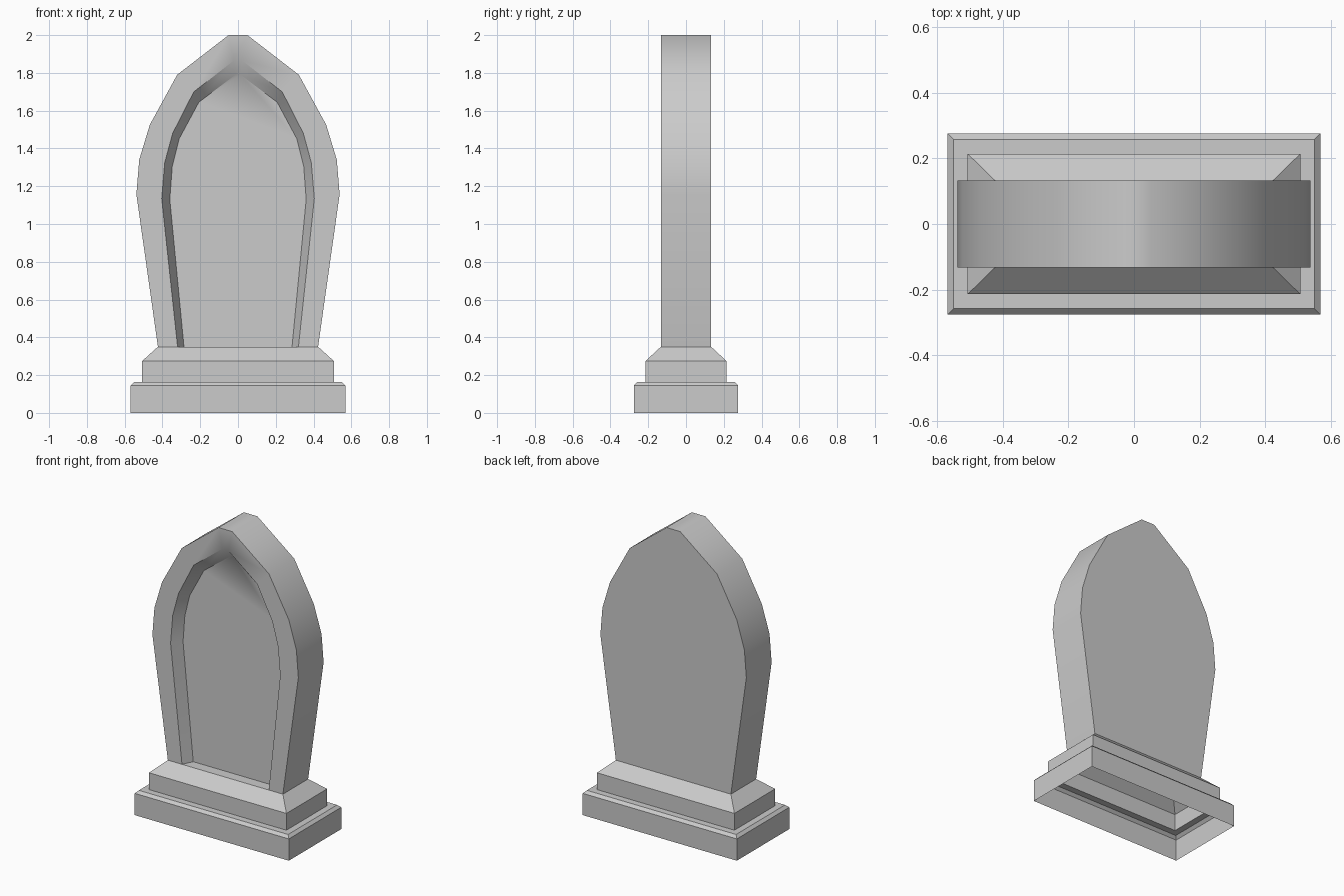
import bpy, bmesh
from math import radians

if "Cube" in bpy.data.objects:
    bpy.data.objects.remove(bpy.data.objects["Cube"])


def arch(half, y):
    """Mirror a right-hand half outline into a full arch, bottom right to bottom left."""
    pts = half + [(-x, z) for x, z in reversed(half)]
    return [(x, y, z) for x, z in pts]


def rect(hx, hy, z):
    return [(-hx, -hy, z), (hx, -hy, z), (hx, hy, z), (-hx, hy, z)]


def bridge(bm, a, b, closed):
    n = len(a)
    for i in range(n if closed else n - 1):
        j = (i + 1) % n
        bm.faces.new((a[i], a[j], b[j], b[i]))


def finish(bm, name):
    mesh = bpy.data.meshes.new(name)
    bm.to_mesh(mesh)
    bm.free()
    obj = bpy.data.objects.new(name, mesh)
    bpy.context.collection.objects.link(obj)
    return obj


# Stepped plinth: hollow shell, open underneath
bm = bmesh.new()
profile = [(0.568, 0.276, 0), (0.568, 0.276, 0.145), (0.55, 0.258, 0.163),
           (0.507, 0.214, 0.163), (0.507, 0.214, 0.275), (0.424, 0.133, 0.35)]
rings = [[bm.verts.new(p) for p in rect(*level)] for level in profile]
for lower, upper in zip(rings, rings[1:]):
    bridge(bm, lower, upper, True)
finish(bm, "plinth")

# Pointed slab with a bevelled recess in the front
outer = [(0.424, 0.35), (0.538, 1.157), (0.523, 1.34), (0.467, 1.525), (0.322, 1.79), (0.05, 2.0)]
rim = [(0.32, 0.35), (0.404, 1.135), (0.388, 1.325), (0.346, 1.48), (0.234, 1.70), (0.022, 1.865)]
floor = [(0.286, 0.35), (0.361, 1.13), (0.348, 1.305), (0.312, 1.45), (0.207, 1.645), (0.013, 1.79)]
bm = bmesh.new()
loops = [[bm.verts.new(p) for p in arch(h, y)]
         for h, y in ((outer, 0.133), (outer, -0.133), (rim, -0.133), (floor, -0.063))]
back, front, edge, panel = loops
bridge(bm, back, front, False)
bridge(bm, front, edge, False)
bridge(bm, edge, panel, True)   # jambs plus the bottom ledge
bm.faces.new(panel)
bm.faces.new(back[::-1])
slab = finish(bm, "headstone_slab")

bpy.ops.object.select_all(action='DESELECT')
slab.select_set(True)
bpy.context.view_layer.objects.active = slab
bpy.ops.object.shade_smooth_by_angle(angle=radians(45))
